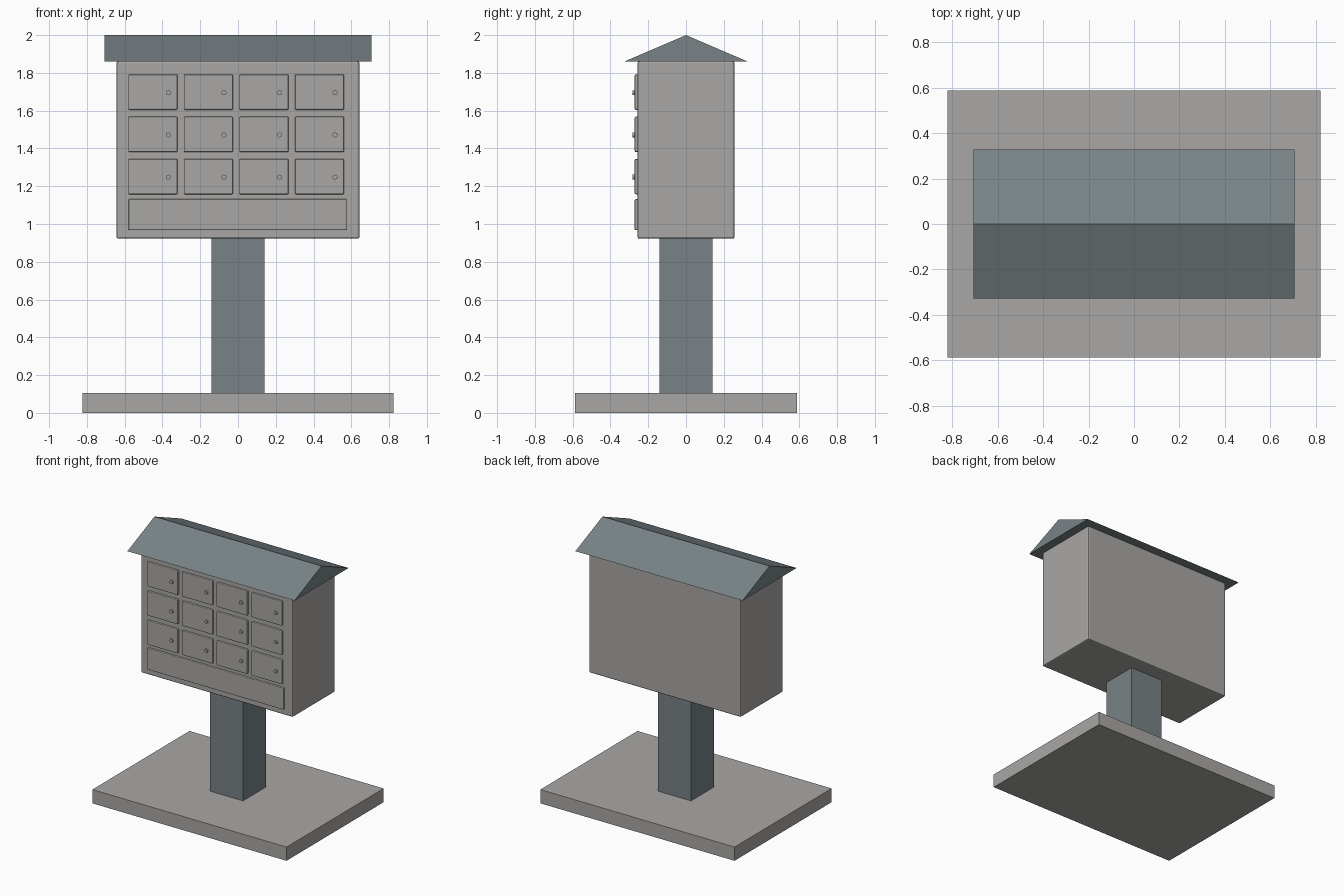
import bpy, bmesh, math
from mathutils import Matrix

if "Cube" in bpy.data.objects:
    bpy.data.objects.remove(bpy.data.objects["Cube"])


def material(name, rgb):
    m = bpy.data.materials.new(name)
    m.diffuse_color = (*rgb, 1.0)
    m.use_nodes = True
    m.node_tree.nodes["Principled BSDF"].inputs["Base Color"].default_value = m.diffuse_color
    return m


PALE = material("pale grey", (0.40, 0.39, 0.375))
SLATE = material("slate grey", (0.19, 0.225, 0.24))


def finish(name, bm, mat):
    bmesh.ops.recalc_face_normals(bm, faces=bm.faces)
    me = bpy.data.meshes.new(name)
    bm.to_mesh(me)
    bm.free()
    me.materials.append(mat)
    ob = bpy.data.objects.new(name, me)
    bpy.context.collection.objects.link(ob)
    return ob


def box(name, lo, hi, mat, bevel=0.0):
    bm = bmesh.new()
    bmesh.ops.create_cube(bm, size=1)
    for v in bm.verts:
        v.co = [lo[i] + (v.co[i] + 0.5) * (hi[i] - lo[i]) for i in range(3)]
    if bevel:
        bmesh.ops.bevel(bm, geom=bm.edges[:], offset=bevel, segments=2,
                        profile=0.5, affect='EDGES')
    return finish(name, bm, mat)


# slab, post and cabinet
box("base_slab", (-0.822, -0.587, 0), (0.822, 0.587, 0.105), PALE)
box("post", (-0.14, -0.14, 0.105), (0.14, 0.14, 0.93), SLATE)
box("cabinet", (-0.643, -0.257, 0.922), (0.643, 0.257, 1.862), PALE, 0.01)

# gabled roof: triangular profile extruded along x
bm = bmesh.new()
profile = [(-0.327, 1.86), (0.327, 1.86), (0, 2.0)]
face = bm.faces.new([bm.verts.new((-0.707, y, z)) for y, z in profile])
ext = bmesh.ops.extrude_face_region(bm, geom=[face])
bmesh.ops.translate(bm, vec=(1.414, 0, 0),
                    verts=[v for v in ext["geom"] if isinstance(v, bmesh.types.BMVert)])
finish("roof", bm, SLATE)

# mailbox doors with round locks
for row in range(3):
    for col in range(4):
        x, z = -0.4505 + col * 0.294, 1.698 - row * 0.2235
        tag = f"{row + 1}_{col + 1}"
        box(f"door_{tag}", (x - 0.13, -0.272, z - 0.0935),
            (x + 0.13, -0.25, z + 0.0935), PALE, 0.006)
        bm = bmesh.new()
        bmesh.ops.create_cone(bm, cap_ends=True, segments=16, radius1=0.013,
                              radius2=0.013, depth=0.02,
                              matrix=Matrix.Translation((x + 0.082, -0.274, z - 0.003))
                              @ Matrix.Rotation(math.pi / 2, 4, 'X'))
        finish(f"lock_{tag}", bm, PALE)

# long lower panel
box("lower_panel", (-0.58, -0.272, 0.967), (0.575, -0.25, 1.132), PALE, 0.006)
